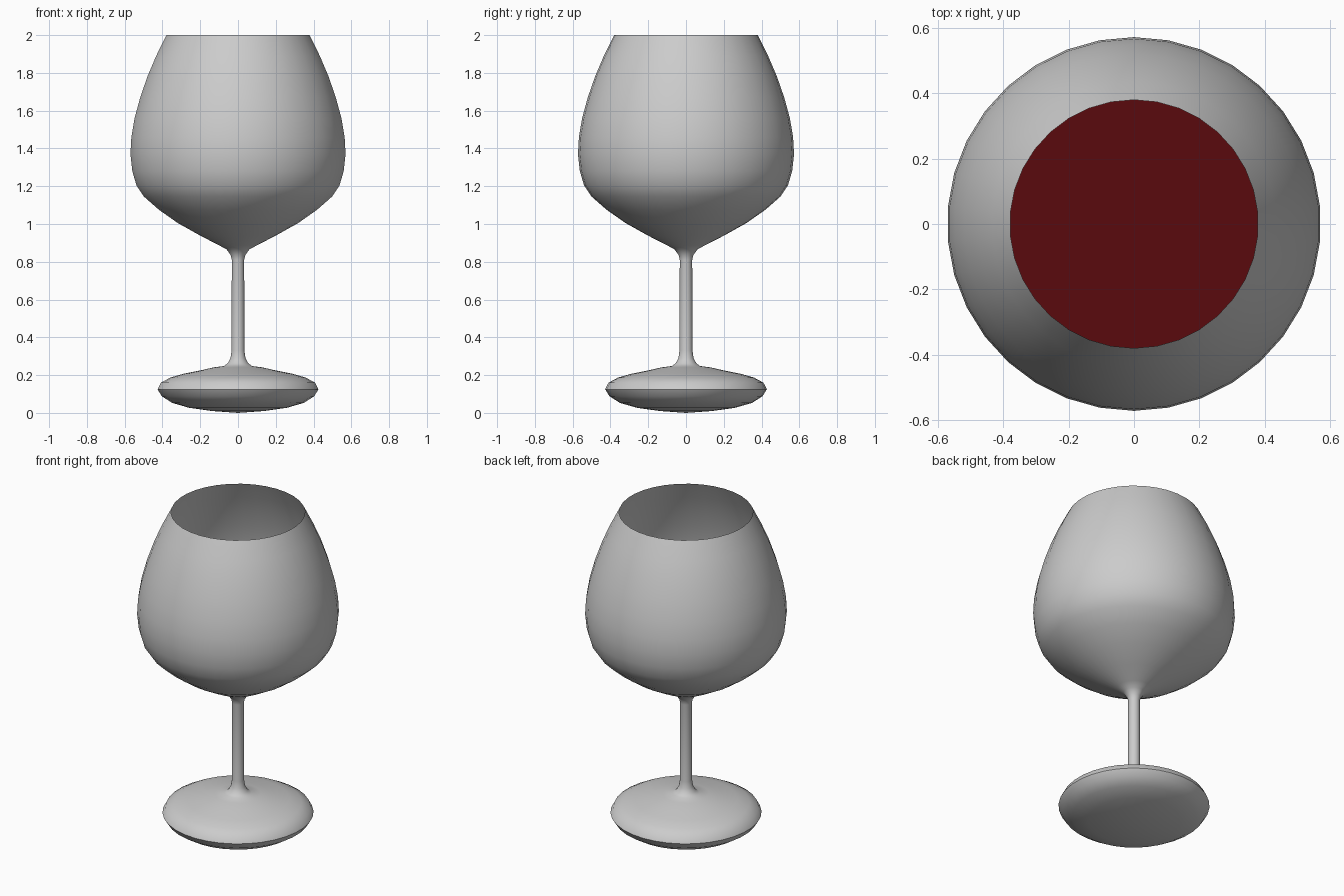
import bpy, bmesh, math

if "Cube" in bpy.data.objects:
    bpy.data.objects.remove(bpy.data.objects["Cube"])

SIDES = 34
WINE_LEVEL = 1.35
GAP = 0.006


def lathe(name, profile):
    """Spin (radius, z) points around the z axis."""
    bm = bmesh.new()
    verts = [bm.verts.new((0, r, z)) for r, z in profile]
    edges = [bm.edges.new(p) for p in zip(verts, verts[1:])]
    bmesh.ops.spin(bm, geom=verts + edges, cent=(0, 0, 0), axis=(0, 0, 1),
                   angle=math.tau, steps=SIDES)
    bmesh.ops.remove_doubles(bm, verts=bm.verts, dist=0.0005)
    bmesh.ops.recalc_face_normals(bm, faces=bm.faces)
    # Point normals of open shells away from the axis
    wall = max(bm.faces, key=lambda f: f.calc_center_median().xy.length)
    if wall.normal.xy.dot(wall.calc_center_median().xy) < 0:
        bmesh.ops.reverse_faces(bm, faces=bm.faces)
    mesh = bpy.data.meshes.new(name)
    bm.to_mesh(mesh)
    bm.free()
    obj = bpy.data.objects.new(name, mesh)
    bpy.context.collection.objects.link(obj)
    bpy.ops.object.select_all(action='DESELECT')
    obj.select_set(True)
    bpy.context.view_layer.objects.active = obj
    bpy.ops.object.shade_smooth_by_angle(angle=math.radians(50))
    return obj


# Rounded foot and slender stem
foot_stem = [(0, 0), (0.14, 0.01), (0.26, 0.027), (0.35, 0.053), (0.405, 0.088),
             (0.428, 0.125), (0.41, 0.16), (0.36, 0.187), (0.29, 0.207),
             (0.19, 0.227), (0.13, 0.241), (0.075, 0.248), (0.055, 0.262),
             (0.04, 0.29), (0.034, 0.33), (0.033, 0.81)]

# Bulging bowl, narrowing to the rim
bowl = [(0.033, 0.81), (0.039, 0.835), (0.06, 0.865), (0.1, 0.887), (0.2, 0.938),
        (0.32, 1.005), (0.42, 1.075), (0.5, 1.145), (0.54, 1.205), (0.562, 1.28),
        (0.572, 1.37), (0.567, 1.46), (0.55, 1.56), (0.52, 1.67), (0.48, 1.785),
        (0.435, 1.89), (0.38, 2.0)]

lathe("glass", foot_stem + bowl[1:])

# Wine follows the inside of the bowl up to its flat surface
inside = [(r - GAP, z + GAP) for r, z in bowl[2:] if z + GAP < WINE_LEVEL]
wine = lathe("wine", [(0, 0.865)] + inside + [(0.57 - GAP, WINE_LEVEL), (0, WINE_LEVEL)])
red = bpy.data.materials.new("wine_red")
red.diffuse_color = (0.1, 0.003, 0.004, 1)
red.use_nodes = True
red.node_tree.nodes["Principled BSDF"].inputs["Base Color"].default_value = red.diffuse_color
wine.data.materials.append(red)
